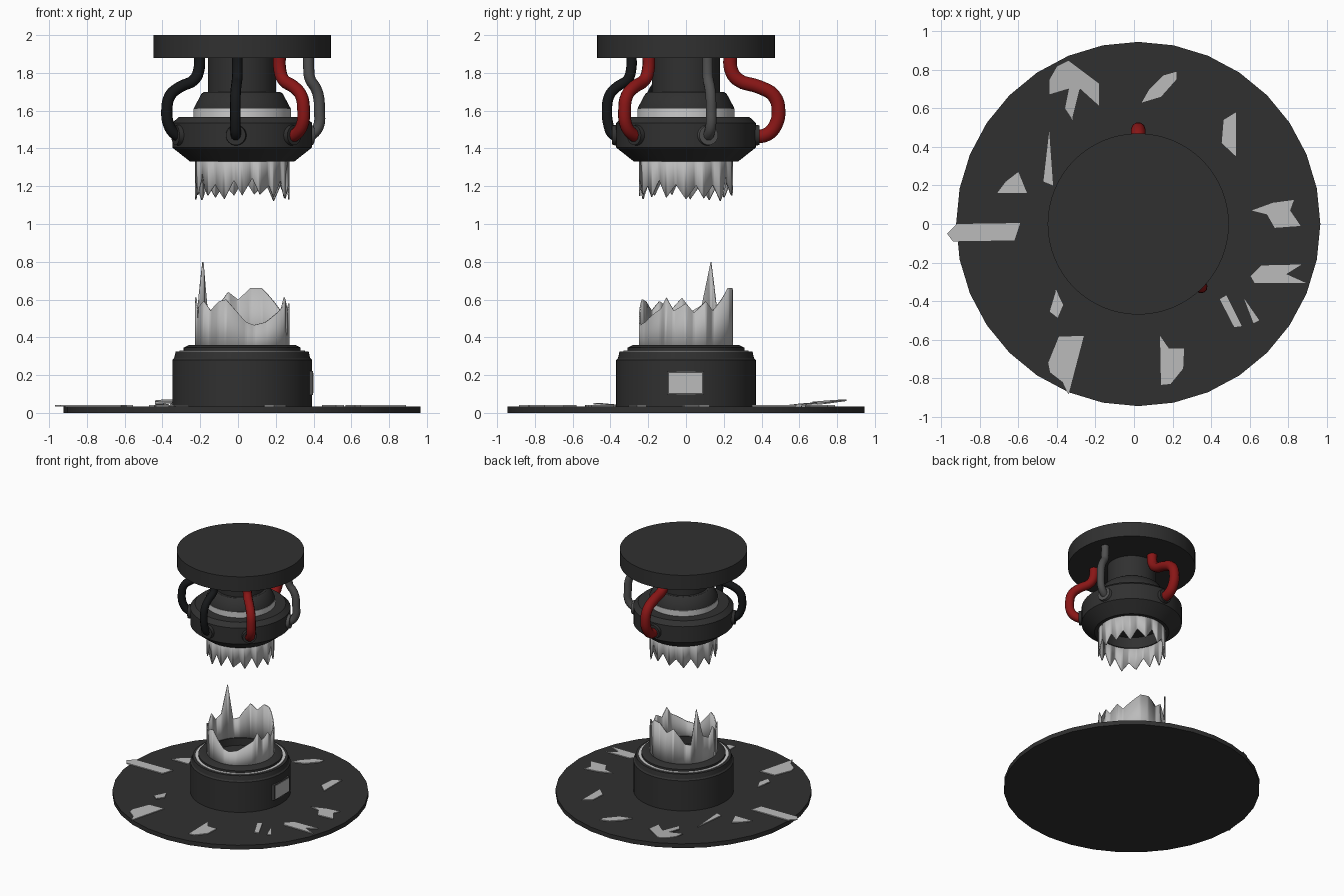
import bpy, bmesh, random
from math import sin, cos, radians, tau
from mathutils import Vector

if "Cube" in bpy.data.objects:
    bpy.data.objects.remove(bpy.data.objects["Cube"])

CX = 0.022  # the main axis sits slightly right of the centre
random.seed(4)


def material(name, r, g, b):
    m = bpy.data.materials.new(name)
    m.diffuse_color = (r, g, b, 1)
    m.use_nodes = True
    m.node_tree.nodes["Principled BSDF"].inputs["Base Color"].default_value = m.diffuse_color
    return m


DARK = material("dark_metal", 0.03, 0.03, 0.03)
BLACK = material("black_rubber", 0.008, 0.009, 0.01)
RED = material("red_rubber", 0.25, 0.008, 0.008)
STEEL = material("grey_rubber", 0.08, 0.08, 0.08)
GLASS = material("pale_glass", 0.5, 0.5, 0.5)
WHITE = material("white_ring", 0.8, 0.8, 0.8)


def finish(name, bm, mat, smooth=True):
    bmesh.ops.remove_doubles(bm, verts=bm.verts, dist=1e-5)
    bmesh.ops.recalc_face_normals(bm, faces=bm.faces)
    me = bpy.data.meshes.new(name)
    bm.to_mesh(me)
    bm.free()
    ob = bpy.data.objects.new(name, me)
    bpy.context.collection.objects.link(ob)
    me.materials.append(mat)
    bpy.ops.object.select_all(action='DESELECT')
    ob.select_set(True)
    bpy.context.view_layer.objects.active = ob
    if smooth:
        bpy.ops.object.shade_smooth_by_angle(angle=radians(30))
    return ob


def lathe(name, profile, mat, sides=64, closed=False):
    bm = bmesh.new()
    rings = [[bm.verts.new((CX + r * cos(tau * i / sides), r * sin(tau * i / sides), z))
              for i in range(sides)] for r, z in profile if r > 0]
    pairs = list(zip(rings, rings[1:])) + ([(rings[-1], rings[0])] if closed else [])
    for a, b in pairs:
        for i in range(sides):
            j = (i + 1) % sides
            bm.faces.new((a[i], a[j], b[j], b[i]))
    if not closed:
        bm.faces.new(rings[0])
        bm.faces.new(rings[-1])
    return finish(name, bm, mat)


def broken_tube(name, base_z, keys, r=0.25, step=2.5):
    """Thin glass wall from base_z to a jagged edge given as (azimuth, height)."""
    keys = sorted(keys)
    keys = [(keys[-1][0] - 360, keys[-1][1])] + keys + [(keys[0][0] + 360, keys[0][1])]
    bm = bmesh.new()
    cols, n = [], int(360 / step)
    for i in range(n):
        a = i * step
        for (a0, z0), (a1, z1) in zip(keys, keys[1:]):
            if a0 <= a <= a1:
                z = z0 + (z1 - z0) * (a - a0) / (a1 - a0)
                break
        x, y = CX + r * cos(radians(a)), r * sin(radians(a))
        cols.append((bm.verts.new((x, y, base_z)), bm.verts.new((x, y, z))))
    for i in range(n):
        (a, b), (c, d) = cols[i], cols[(i + 1) % n]
        bm.faces.new((a, c, d, b))
    ob = finish(name, bm, GLASS)
    mod = ob.modifiers.new("wall", 'SOLIDIFY')
    mod.thickness = 0.008
    mod.offset = -1


def box(name, lo, hi, mat):
    bm = bmesh.new()
    bmesh.ops.create_cube(bm, size=1)
    lo, hi = Vector(lo), Vector(hi)
    for v in bm.verts:
        v.co = (lo + hi) / 2 + v.co * (hi - lo)
    finish(name, bm, mat, False)


def hose(name, az, r_top, r_out, thick, mat):
    d = Vector((cos(radians(az)), sin(radians(az)), 0))
    w = r_out - r_top
    path = [(r_top, 1.90), (r_top + .01 * w, 1.82), (r_top + .15 * w, 1.765),
            (r_top + .6 * w, 1.725), (r_top + .9 * w, 1.68), (r_out, 1.60),
            (r_top + .93 * w, 1.52), (max(.39, r_out - .06), 1.475), (.35, 1.46)]
    cu = bpy.data.curves.new(name, 'CURVE')
    cu.dimensions = '3D'
    cu.bevel_depth = thick
    cu.bevel_resolution = 3
    cu.resolution_u = 4
    sp = cu.splines.new('BEZIER')
    sp.bezier_points.add(len(path) - 1)
    for p, (r, z) in zip(sp.bezier_points, path):
        p.co = d * r + Vector((CX, 0, z))
        p.handle_left_type = p.handle_right_type = 'AUTO'
    cu.materials.append(mat)
    ob = bpy.data.objects.new(name, cu)
    bpy.context.collection.objects.link(ob)
    bpy.ops.object.select_all(action='DESELECT')
    ob.select_set(True)
    bpy.context.view_layer.objects.active = ob
    bpy.ops.object.convert(target='MESH')
    # socket where the hose enters the collar
    bm = bmesh.new()
    bmesh.ops.create_cone(bm, cap_ends=True, segments=24, radius1=.058, radius2=.052, depth=.05,
                          matrix=d.to_track_quat('Z', 'Y').to_matrix().to_4x4())
    bmesh.ops.translate(bm, verts=bm.verts, vec=d * .365 + Vector((CX, 0, 1.47)))
    finish(name + "_socket", bm, STEEL if mat is STEEL else DARK)


def shard(i, pts, z=0.034, tilt=0.0):
    """Flat splinter lying on the floor plate; tilt raises the end nearest the rim."""
    bm = bmesh.new()
    r0 = min(Vector(p).length for p in pts)
    face = bm.faces.new([bm.verts.new((x, y, z + tilt * (Vector((x, y)).length - r0)))
                         for x, y in pts])
    ext = bmesh.ops.extrude_face_region(bm, geom=[face])
    for v in ext['geom']:
        if isinstance(v, bmesh.types.BMVert):
            v.co.z += 0.008
    finish("glass_shard_%02d" % i, bm, GLASS, False)


# Floor plate and pedestal
lathe("floor_plate", [(.945, 0), (.945, .035)], DARK, 32)
lathe("pedestal", [(.37, .03), (.37, .28), (.36, .29), (.352, .325), (.31, .325), (.31, .345),
                   (.28, .36), (.235, .36), (.235, .30), (.01, .30)], DARK)
lathe("pedestal_light_ring", [(.305, .32), (.332, .32), (.332, .329), (.305, .329)],
      WHITE, closed=True)
box("panel_frame", (.37, -.1, .095), (.396, .095, .222), STEEL)
box("panel_screen", (.38, -.09, .105), (.399, .085, .212), GLASS)

# Lower broken glass
broken_tube("lower_glass", .30, [
    (0, .58), (10, .53), (25, .59), (35, .54), (50, .60), (65, .66), (80, .66), (95, .60),
    (107.5, .64), (120, .57), (127.5, .52), (137.5, .51), (147.5, .80), (160, .57), (172.5, .54),
    (185, .61), (197.5, .55), (215, .59), (227.5, .54), (240, .59), (250, .60), (262.5, .54),
    (275, .48), (285, .465), (300, .48), (315, .52), (327.5, .55), (335, .61), (345, .54)])

# Ceiling cap, neck and collar
lathe("ceiling_cap", [(.47, 1.88), (.47, 2.0)], DARK)
lathe("neck", [(.18, 1.69), (.18, 1.89)], DARK)
lathe("neck_flare", [(.255, 1.60), (.255, 1.615), (.215, 1.69), (.20, 1.70)], DARK)
lathe("collar_light_ring", [(.258, 1.55), (.258, 1.612)], WHITE)
lathe("collar", [(.01, 1.42), (.235, 1.42), (.235, 1.33), (.275, 1.33), (.37, 1.405),
                 (.37, 1.535), (.335, 1.567), (.01, 1.567)], DARK)

# Upper broken glass: alternating tips and notches
teeth = []
for a in (0, 22.5, 47.5, 75, 100, 125, 150, 175, 197.5, 222.5, 247.5, 270, 292.5, 312.5, 335):
    teeth.append((a, random.uniform(1.12, 1.16)))
    teeth.append((a + 12.5, random.uniform(1.20, 1.25)))
broken_tube("upper_glass", 1.40, teeth)

# Hoses
hose("rear_red_hose", 90, .235, .49, .038, RED)
hose("front_red_hose", -45, .28, .46, .034, RED)
hose("right_grey_hose", 18, .37, .43, .029, STEEL)
hose("front_black_hose", -95, .29, .42, .028, BLACK)
hose("left_black_hose", -155, .25, .44, .030, BLACK)

# Shards scattered on the floor plate
shard(1, [(-.44, .75), (-.40, .82), (-.34, .85), (-.18, .73), (-.18, .61), (-.28, .70),
          (-.32, .54), (-.36, .60), (-.34, .70), (-.44, .67)], tilt=.1)
shard(2, [(.22, .79), (.22, .75), (.14, .66), (.04, .63), (.08, .70), (.15, .77)])
shard(3, [(.53, .58), (.53, .35), (.455, .42), (.465, .54)])
shard(4, [(-.44, .48), (-.42, .20), (-.47, .22)])
shard(5, [(-.60, .27), (-.555, .16), (-.71, .16), (-.665, .22)])
shard(6, [(-.97, -.05), (-.92, 0), (-.59, .005), (-.62, -.085), (-.94, -.09)])
shard(7, [(.83, .125), (.81, .07), (.865, -.01), (.73, -.02), (.69, .05), (.61, .07), (.72, .11)])
shard(8, [(.66, -.215), (.87, -.21), (.79, -.26), (.89, -.305), (.625, -.305), (.605, -.27)])
shard(9, [(.48, -.37), (.56, -.53), (.52, -.535), (.445, -.39)])
shard(10, [(.57, -.385), (.65, -.50), (.62, -.515)])
shard(11, [(.135, -.58), (.18, -.645), (.26, -.645), (.255, -.75), (.19, -.83), (.14, -.835)])
shard(12, [(-.405, -.34), (-.365, -.42), (-.395, -.49), (-.44, -.455)], tilt=.1)
shard(13, [(-.39, -.585), (-.26, -.58), (-.34, -.885), (-.37, -.82), (-.435, -.77), (-.445, -.72)])
